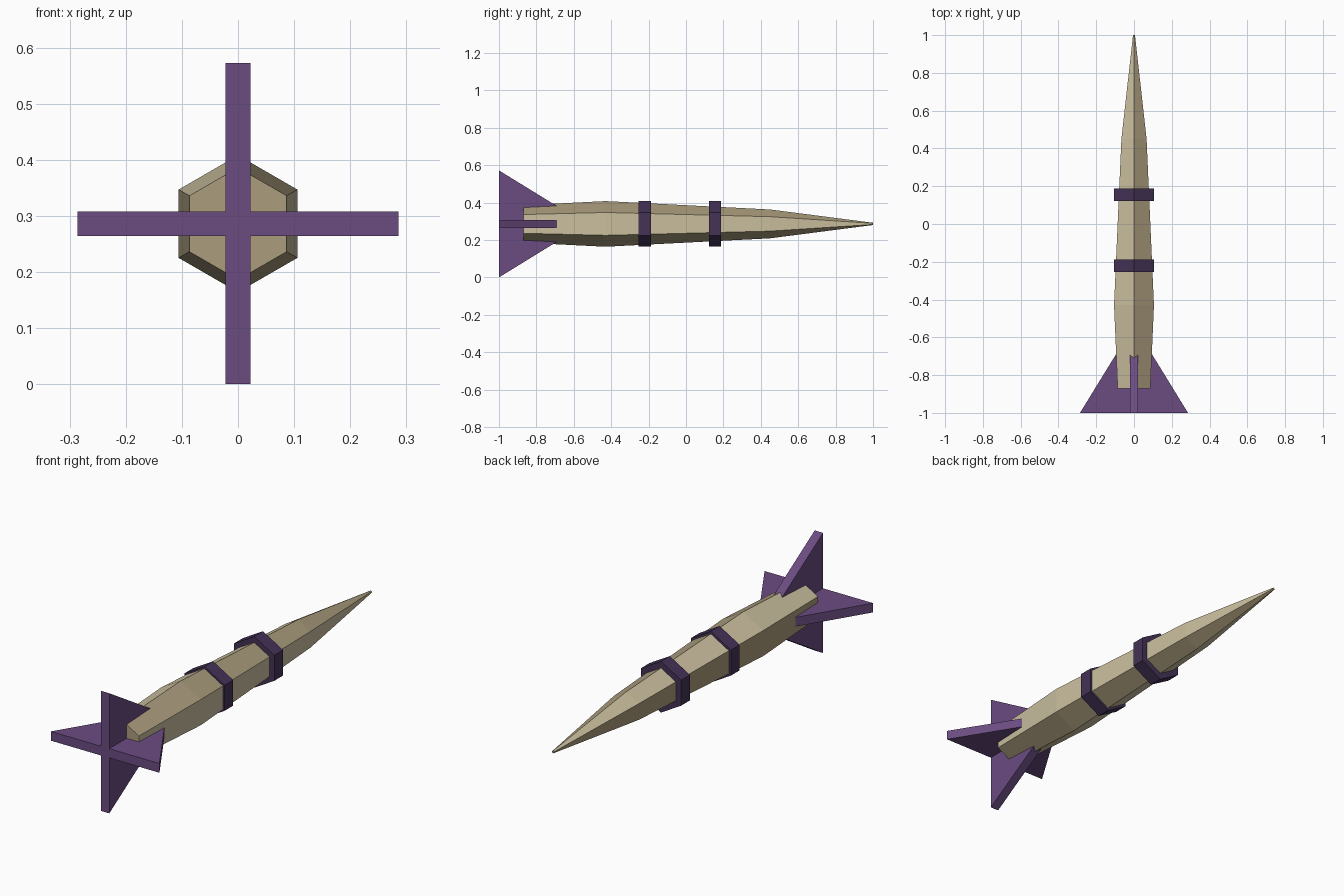
import bpy
import math

cube = bpy.data.objects.get("Cube")
if cube:
    bpy.data.objects.remove(cube, do_unlink=True)

AXIS_Z = 0.286


def material(name, rgb):
    mat = bpy.data.materials.new(name)
    mat.use_nodes = True
    mat.diffuse_color = (*rgb, 1)
    mat.node_tree.nodes["Principled BSDF"].inputs["Base Color"].default_value = (*rgb, 1)
    return mat


cream = material("cream", (0.59, 0.52, 0.345))
tan = material("tan", (0.41, 0.335, 0.206))
purple = material("purple", (0.147, 0.072, 0.222))
dark_purple = material("dark purple", (0.059, 0.032, 0.095))


def add_mesh(name, verts, faces, mats):
    mesh = bpy.data.meshes.new(name)
    mesh.from_pydata(verts, [], faces)
    for mat in mats:
        mesh.materials.append(mat)
    obj = bpy.data.objects.new(name, mesh)
    obj.location.z = AXIS_Z
    bpy.context.collection.objects.link(obj)
    return obj


def hex_loft(name, profile, mats):
    """Six-sided solid along y, from (y, radius) stations."""
    angles = [math.radians(30 + 60 * i) for i in range(6)]
    verts = [(r * math.cos(a), y, r * math.sin(a)) for y, r in profile for a in angles]
    faces = []
    for s in range(len(profile) - 1):
        for i in range(6):
            j = (i + 1) % 6
            faces.append((s * 6 + i, s * 6 + 6 + i, s * 6 + 6 + j, s * 6 + j))
    last = len(verts) - 6
    faces.append(tuple(range(6)))
    faces.append(tuple(last + i for i in reversed(range(6))))
    return add_mesh(name, verts, faces, mats)


# Tapered body, with long panels in alternating colours
body = hex_loft("body", [(-0.87, 0.10), (-0.43, 0.122), (0.45, 0.077), (1.0, 0.006)], [tan, cream])
for face in body.data.polygons:
    if len(face.vertices) == 4:
        angle = math.degrees(math.atan2(face.center.z, face.center.x))
        face.material_index = (round(angle / 60) + 1) % 2

# Two raised bands
for name, y in (("rear_band", -0.22), ("front_band", 0.155)):
    hex_loft(name, [(y - 0.033, 0.122), (y + 0.033, 0.122)], [dark_purple])

# Crossed triangular tail fins
HALF = 0.022
outline = [(-0.286, -1.0), (0.286, -1.0), (0, -0.535)]
for name, turn in (("side_fins", 0), ("upright_fins", math.pi / 2)):
    verts = [(x, y, z) for z in (-HALF, HALF) for x, y in outline]
    faces = [(2, 1, 0), (3, 4, 5), (0, 1, 4, 3), (1, 2, 5, 4), (2, 0, 3, 5)]
    fins = add_mesh(name, verts, faces, [purple])
    fins.rotation_euler.y = turn
